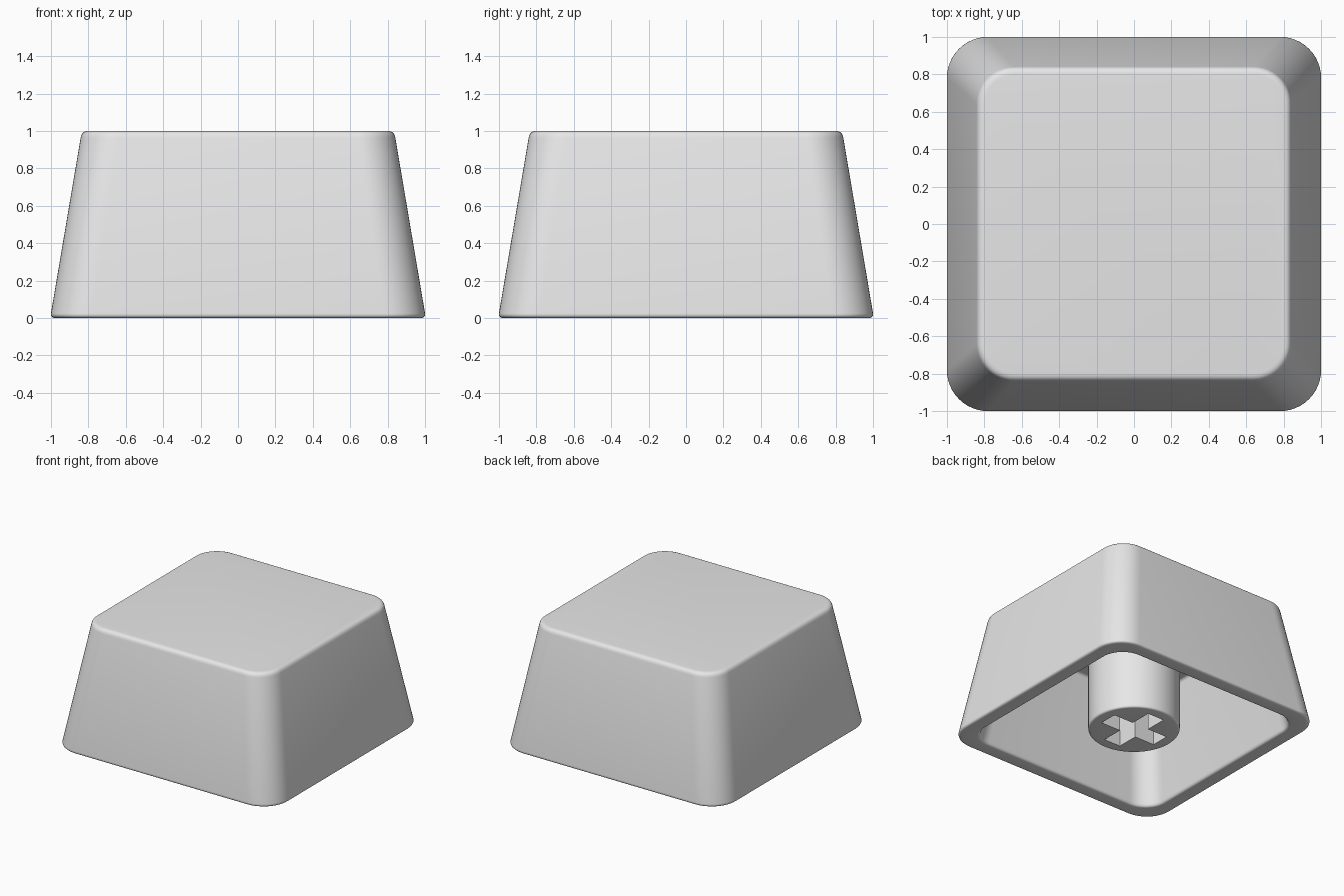
import bpy, bmesh, math

if "Cube" in bpy.data.objects:
    bpy.data.objects.remove(bpy.data.objects["Cube"])

grey = bpy.data.materials.new("light grey")
grey.diffuse_color = (0.8, 0.8, 0.8, 1)
grey.use_nodes = True
grey.node_tree.nodes["Principled BSDF"].inputs["Base Color"].default_value = grey.diffuse_color


def ring(half, radius, z, steps):
    """Rounded square outline; a circle when radius equals half."""
    pts = []
    for corner in range(4):
        mid = math.pi / 4 + corner * math.pi / 2
        c = (half - radius) * math.sqrt(2)
        for i in range(steps + 1):
            a = corner * math.pi / 2 + i * math.pi / 2 / steps
            pts.append((c * math.cos(mid) + radius * math.cos(a),
                        c * math.sin(mid) + radius * math.sin(a), z))
    return pts


def bend(start, corner, end, n=5):
    """Rounded edge in the (half, radius, z) profile."""
    out = []
    for i in range(n + 1):
        t = i / n
        out.append(tuple((1 - t) ** 2 * a + 2 * t * (1 - t) * b + t * t * c
                         for a, b, c in zip(start, corner, end)))
    return out


def loft(name, outlines):
    """Skin a stack of outlines and close both ends."""
    bm = bmesh.new()
    loops = [[bm.verts.new(p) for p in o] for o in outlines]
    for a, b in zip(loops, loops[1:]):
        for i in range(len(a)):
            j = (i + 1) % len(a)
            bm.faces.new((a[i], a[j], b[j], b[i]))
    bm.faces.new(loops[0])
    bm.faces.new(loops[-1])
    bmesh.ops.remove_doubles(bm, verts=bm.verts, dist=1e-5)
    bmesh.ops.recalc_face_normals(bm, faces=bm.faces)
    mesh = bpy.data.meshes.new(name)
    bm.to_mesh(mesh)
    bm.free()
    mesh.materials.append(grey)
    obj = bpy.data.objects.new(name, mesh)
    bpy.context.collection.objects.link(obj)
    return obj


def activate(obj):
    bpy.ops.object.select_all(action='DESELECT')
    obj.select_set(True)
    bpy.context.view_layer.objects.active = obj


# Hollow tapered cap: ceiling, inner wall, rim, outer wall, top
shell = (bend((0.71, 0.14, 0.85), (0.735, 0.16, 0.85), (0.739, 0.16, 0.825))
         + bend((0.871, 0.18, 0.025), (0.875, 0.18, 0.0), (0.895, 0.20, 0.0))
         + bend((0.975, 0.20, 0.0), (1.004, 0.22, 0.0), (1.0, 0.22, 0.025))
         + bend((0.841, 0.20, 0.965), (0.835, 0.195, 1.0), (0.80, 0.165, 1.0)))
cap = loft("cap", [ring(h, r, z, 12) for h, r, z in shell])

# Round stem reaching from the rim level up into the ceiling
R = 0.345
foot = bend((R - 0.02, R - 0.02, 0.0), (R, R, 0.0), (R, R, 0.02)) + [(R, R, 0.87)]
stem = loft("stem", [ring(h, r, z, 16) for h, r, z in foot])

# Cross-shaped socket cut into the stem
L, W = 0.255, 0.075
quarter = [(L, -W), (L, W), (W, W)]
cross = []
for k in range(4):
    c, s = round(math.cos(k * math.pi / 2)), round(math.sin(k * math.pi / 2))
    cross += [(x * c - y * s, x * s + y * c) for x, y in quarter]
cutter = loft("socket_cutter", [[(x, y, z) for x, y in cross] for z in (-0.1, 0.55)])
cutter.hide_render = True
activate(stem)
cut = stem.modifiers.new("socket", 'BOOLEAN')
cut.operation = 'DIFFERENCE'
cut.solver = 'EXACT'
cut.object = cutter
bpy.ops.object.modifier_apply(modifier=cut.name)
bpy.data.objects.remove(cutter)

for part in (cap, stem):
    activate(part)
    bpy.ops.object.shade_smooth_by_angle(angle=math.radians(35))
